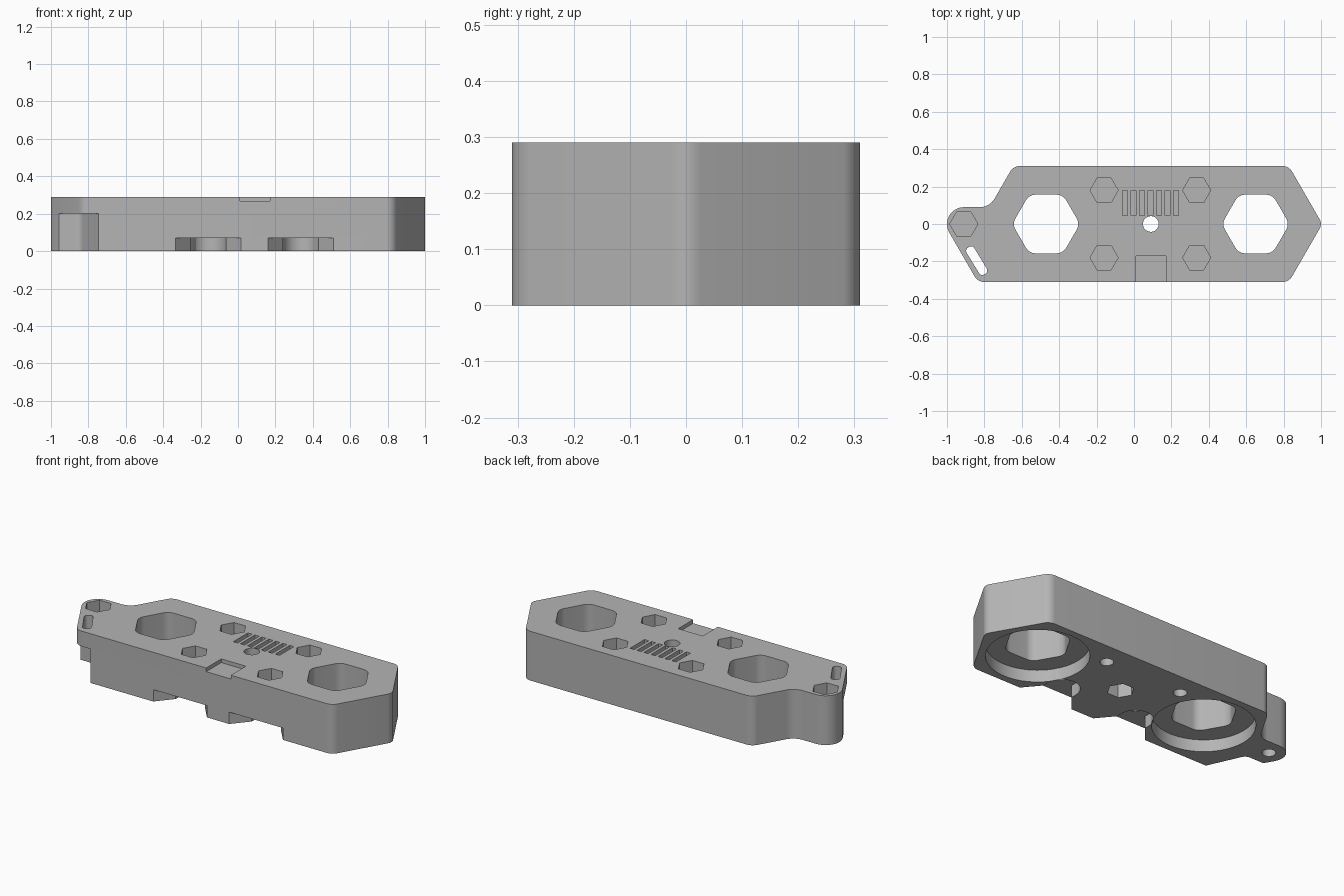
import bpy
import bmesh
import math
from mathutils import Vector
from mathutils.geometry import tessellate_polygon

cube = bpy.data.objects.get("Cube")
if cube:
    bpy.data.objects.remove(cube, do_unlink=True)

HEIGHT = 0.29
HALF = 0.31
SLOPE = 1 / math.sqrt(3)
RUN = HALF * SLOPE
EAR_Y = 0.09
STEP_Z = 0.2
RECESS_Z = 0.07
NOTCH_Z = 0.268
SCREW_X = (-0.16, 0.335)

grey = bpy.data.materials.new("plain grey")
grey.use_nodes = True
colour = (0.46, 0.46, 0.46, 1)
grey.diffuse_color = colour
grey.node_tree.nodes["Principled BSDF"].inputs["Base Color"].default_value = colour

bm = bmesh.new()


def rounded(corners, steps=8):
    """Turn (x, y, radius) corners into an outline with rounded corners."""
    out = []
    for i, (x, y, r) in enumerate(corners):
        p = Vector((x, y))
        if r == 0:
            out.append(p)
            continue
        a = (Vector(corners[i - 1][:2]) - p).normalized()
        b = (Vector(corners[(i + 1) % len(corners)][:2]) - p).normalized()
        half = math.acos(a.dot(b)) / 2
        centre = p + (a + b).normalized() * (r / math.sin(half))
        start = p + a * (r / math.tan(half)) - centre
        turn = math.pi - 2 * half
        if a.x * b.y - a.y * b.x > 0:
            turn = -turn
        for k in range(steps + 1):
            t = turn * k / steps
            c, s = math.cos(t), math.sin(t)
            out.append(centre + Vector((start.x * c - start.y * s,
                                        start.x * s + start.y * c)))
    return out


def ngon(x, y, r, sides):
    return [Vector((x + r * math.cos(math.tau * k / sides),
                    y + r * math.sin(math.tau * k / sides))) for k in range(sides)]


def box(x0, x1, y0, y1):
    return [Vector(p) for p in ((x0, y0), (x1, y0), (x1, y1), (x0, y1))]


def wall(loop, z0, z1):
    """Vertical wall facing out of a counter-clockwise loop."""
    low = [bm.verts.new((p.x, p.y, z0)) for p in loop]
    high = [bm.verts.new((p.x, p.y, z1)) for p in loop]
    for i in range(len(loop)):
        j = (i + 1) % len(loop)
        bm.faces.new((low[i], low[j], high[j], high[i]))


def hole_wall(loop, z0, z1):
    wall(loop[::-1], z0, z1)


def cap(z, up, outer, *holes):
    """Flat face at one height, with holes."""
    loops = [[Vector((p.x, p.y, z)) for p in loop] for loop in (outer, *holes)]
    verts = [bm.verts.new(p) for loop in loops for p in loop]
    for tri in tessellate_polygon(loops):
        a, b, c = (verts[i] for i in tri)
        rises = (b.co - a.co).cross(c.co - a.co).z > 0
        bm.faces.new((a, b, c) if rises == up else (a, c, b))


# Outlines: long hexagon with an ear, optionally stepped, pocketed or notched
def flare(x):
    arc = [(x - 0.095 * math.cos(math.pi * k / 20),
            -0.18 + 0.095 * math.sin(math.pi * k / 20), 0) for k in range(21)]
    return [(x - 0.175, -HALF, 0), (x - 0.095, -0.215, 0), *arc,
            (x + 0.095, -0.215, 0), (x + 0.175, -HALF, 0)]


front_left = (-1.014 + RUN, -HALF, 0.06)
step_edge = [(-1.014 + 0.1 * SLOPE, -0.1, 0), (-0.84, -0.1, 0.04), (-0.745, -HALF, 0)]
pockets = [flare(x) for x in SCREW_X]
notch = box(0.01, 0.17, -HALF, -0.17)
notch_path = [(p.x, p.y, 0) for p in (notch[0], notch[3], notch[2], notch[1])]


def outline(left, front):
    return rounded([
        (-1.014 - EAR_Y * SLOPE, EAR_Y, 0.09), *left, *front,
        (1.007 - RUN, -HALF, 0.06), (1.007, 0, 0.05), (1.007 - RUN, HALF, 0.06),
        (-0.645, HALF, 0.06), (-0.645 - (HALF - EAR_Y) * SLOPE, EAR_Y, 0.09)])


# Outer walls in bands
base_outline = outline(step_edge, pockets[0] + pockets[1])
top_outline = outline([front_left], notch_path)
wall(base_outline, 0, RECESS_Z)
wall(outline(step_edge, []), RECESS_Z, STEP_Z)
wall(outline([front_left], []), STEP_Z, NOTCH_Z)
wall(top_outline, NOTCH_Z, HEIGHT)
cap(NOTCH_Z, True, notch)

top_holes, base_holes = [], []

# Overhang beside the ear, with its slanted strap slot
upper, lower = Vector((-0.872, -0.145)), Vector((-0.81, -0.247))
along = (lower - upper).normalized() * 0.024
across = Vector((-along.y, along.x))
slot = rounded([(p.x, p.y, 0.02) for p in (
    upper - along - across, lower + along - across,
    lower + along + across, upper - along + across)])
hole_wall(slot, STEP_Z, HEIGHT)
cap(STEP_Z, False, rounded([step_edge[0], front_left, step_edge[2], step_edge[1]]), slot)
top_holes.append(slot)

# Large hexagonal openings with round recesses underneath
for x in (-0.47, 0.65):
    opening = rounded([(p.x, p.y, 0.06) for p in ngon(x, 0, 0.181, 6)])
    recess = ngon(x, 0, 0.27, 64)
    hole_wall(opening, RECESS_Z, HEIGHT)
    hole_wall(recess, 0, RECESS_Z)
    cap(RECESS_Z, False, recess, opening)
    top_holes.append(opening)
    base_holes.append(recess)

# Nut pockets on top, blind screw holes below, two of them in flared pockets
for x, y in [(x, y) for x in SCREW_X for y in (-0.18, 0.18)] + [(-0.91, 0)]:
    nut, screw = ngon(x, y, 0.075, 6), ngon(x, y, 0.036, 24)
    hole_wall(nut, 0.18, HEIGHT)
    cap(0.18, True, nut)
    top_holes.append(nut)
    cap(0.17, False, screw)
    if y < 0:
        hole_wall(screw, RECESS_Z, 0.17)
        cap(RECESS_Z, False, rounded(pockets[SCREW_X.index(x)]), screw)
    else:
        hole_wall(screw, 0, 0.17)
        base_holes.append(screw)

# Central through hole with a hexagonal pocket underneath
centre, centre_nut = ngon(0.09, 0, 0.042, 32), ngon(0.09, 0, 0.072, 6)
hole_wall(centre, 0.1, HEIGHT)
hole_wall(centre_nut, 0, 0.1)
cap(0.1, False, centre_nut, centre)
top_holes.append(centre)
base_holes.append(centre_nut)

# Row of narrow grooves
for k in range(7):
    x = -0.0615 + 0.0455 * k
    groove = box(x, x + 0.027, 0.045, 0.18)
    hole_wall(groove, 0.24, HEIGHT)
    cap(0.24, True, groove)
    top_holes.append(groove)

# Top and bottom faces
cap(HEIGHT, True, top_outline, *top_holes)
cap(0, False, base_outline, *base_holes)

# Weld and finish the body
bmesh.ops.remove_doubles(bm, verts=bm.verts, dist=0.00005)
mesh = bpy.data.meshes.new("holder_body")
bm.to_mesh(mesh)
bm.free()
mesh.materials.append(grey)
mesh.shade_smooth()
mesh.set_sharp_from_angle(angle=math.radians(25))
body = bpy.data.objects.new("holder_body", mesh)
bpy.context.scene.collection.objects.link(body)
